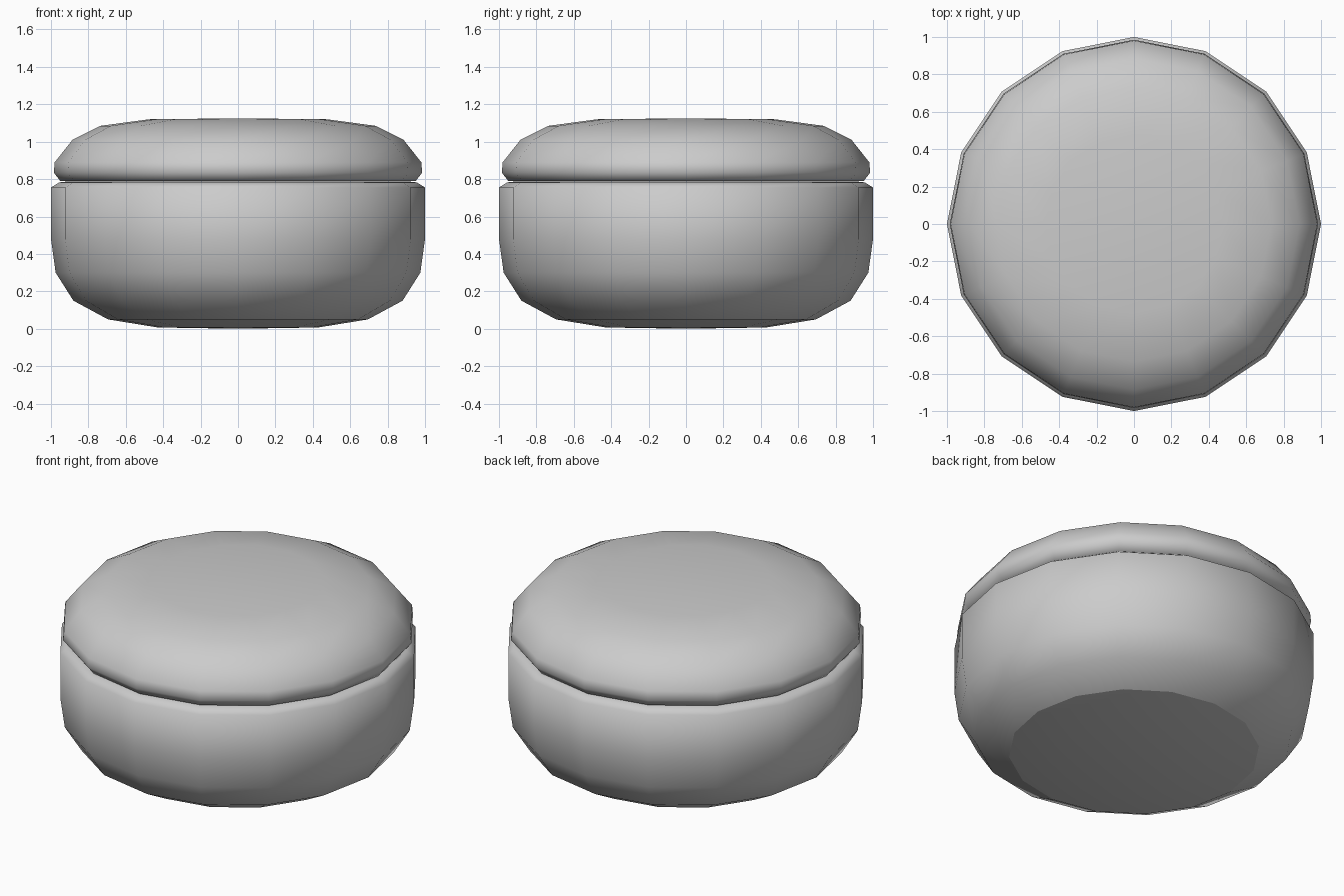
import bpy, bmesh
from math import sin, cos, pi

if "Cube" in bpy.data.objects:
    bpy.data.objects.remove(bpy.data.objects["Cube"])

SIDES = 16


def lathe(name, profile):
    """Revolve (radius, z) points around z; radius 0 makes a pole."""
    bm = bmesh.new()
    rings = []
    for r, z in profile:
        if r == 0:
            rings.append([bm.verts.new((0, 0, z))] * SIDES)
        else:
            rings.append([bm.verts.new((r * cos(2 * pi * i / SIDES),
                                        r * sin(2 * pi * i / SIDES), z))
                          for i in range(SIDES)])
    for a, b in zip(rings, rings[1:]):
        for i in range(SIDES):
            j = (i + 1) % SIDES
            quad = dict.fromkeys((a[i], a[j], b[j], b[i]))
            bm.faces.new(list(quad)).smooth = True
    mesh = bpy.data.meshes.new(name)
    bm.to_mesh(mesh)
    bm.free()
    obj = bpy.data.objects.new(name, mesh)
    bpy.context.collection.objects.link(obj)
    return obj


# shallow underside, separate so its rim stays a crisp edge
lathe("base", [(0, 0.0), (0.43, 0.007), (0.695, 0.05)])

# rounded bowl with a chamfered rim
lathe("bowl", [(0.695, 0.05), (0.88, 0.15), (0.975, 0.30), (1.0, 0.48),
               (1.0, 0.755), (0.955, 0.783), (0.90, 0.785), (0, 0.785)])

# domed lid with an undercut lower lip
lathe("lid", [(0, 0.787), (0.90, 0.787), (0.95, 0.79), (0.985, 0.835),
              (0.98, 0.89), (0.885, 1.01), (0.735, 1.085), (0.475, 1.12),
              (0, 1.125)])
